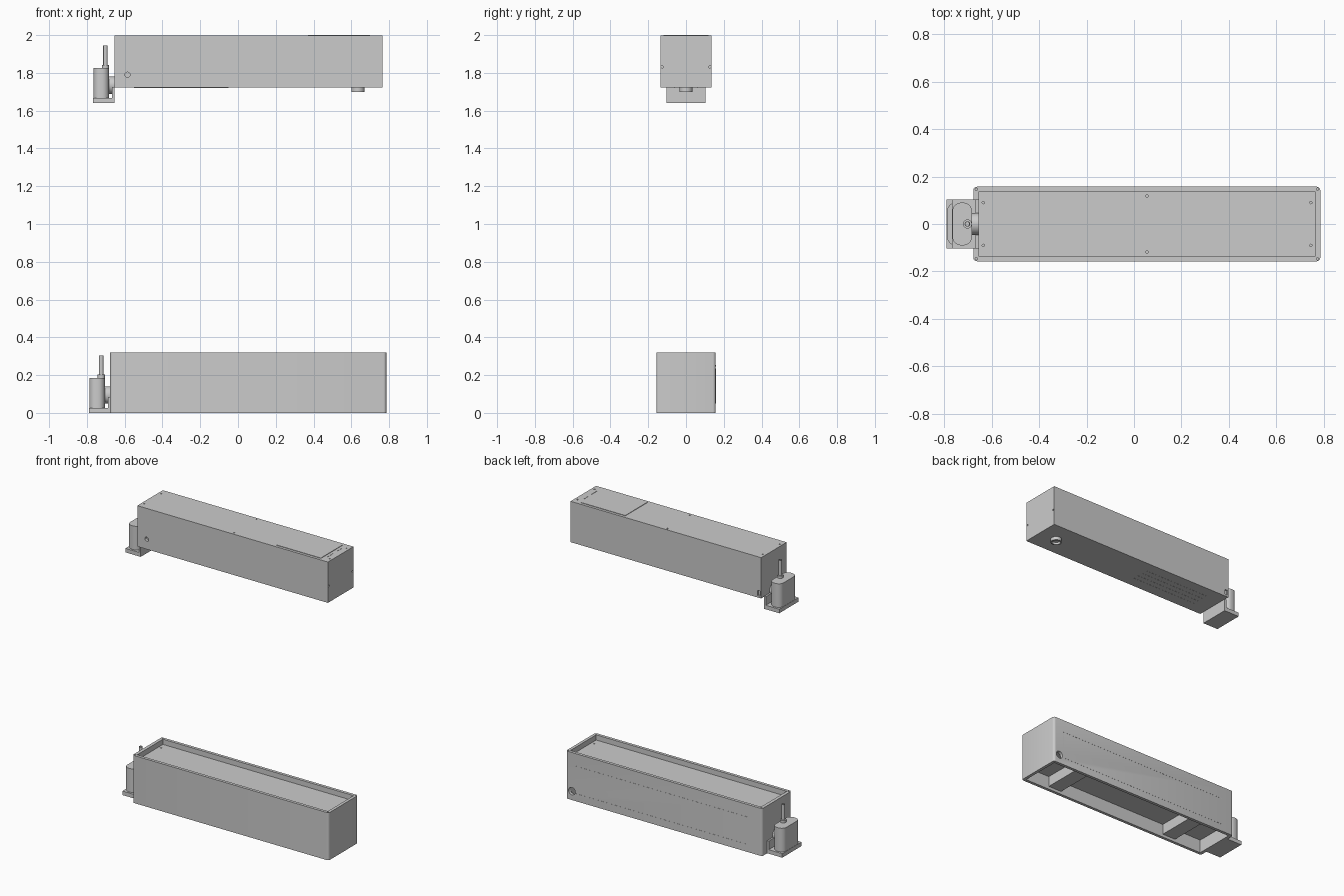
import bpy, bmesh, math
from mathutils import Matrix, Vector

if "Cube" in bpy.data.objects:
    bpy.data.objects.remove(bpy.data.objects["Cube"])


def make(name, bm):
    me = bpy.data.meshes.new(name)
    bmesh.ops.recalc_face_normals(bm, faces=bm.faces)
    bm.to_mesh(me)
    bm.free()
    ob = bpy.data.objects.new(name, me)
    bpy.context.collection.objects.link(ob)
    return ob


def box(name, x, y, z, radius=0.0, segs=4):
    """Box from min/max pairs, optional rounded vertical edges."""
    bm = bmesh.new()
    bmesh.ops.create_cube(bm, size=1)
    for v in bm.verts:
        v.co = Vector([(a + b) / 2 + c * (b - a) for c, (a, b) in zip(v.co, (x, y, z))])
    if radius:
        edges = [e for e in bm.edges if abs(e.verts[0].co.z - e.verts[1].co.z) > 1e-5]
        bmesh.ops.bevel(bm, geom=edges, offset=radius, segments=segs, profile=0.5, affect='EDGES')
    return make(name, bm)


def cyl(name, loc, r, depth, axis='Z', segs=24):
    bm = bmesh.new()
    rot = {'Z': Matrix(), 'X': Matrix.Rotation(math.pi / 2, 4, 'Y'),
           'Y': Matrix.Rotation(math.pi / 2, 4, 'X')}[axis]
    bmesh.ops.create_cone(bm, cap_ends=True, segments=segs, radius1=r, radius2=r,
                          depth=depth, matrix=Matrix.Translation(loc) @ rot)
    return make(name, bm)


def smooth(ob):
    bpy.ops.object.select_all(action='DESELECT')
    bpy.context.view_layer.objects.active = ob
    ob.select_set(True)
    bpy.ops.object.shade_smooth_by_angle(angle=math.radians(35))


def cut(ob, cutters):
    """Subtract the cutters, bake the result and delete the cutters."""
    bpy.context.view_layer.objects.active = ob
    for c in cutters:
        c.hide_render = True
        m = ob.modifiers.new("cut", 'BOOLEAN')
        m.operation, m.solver, m.object = 'DIFFERENCE', 'EXACT', c
        bpy.ops.object.modifier_apply(modifier=m.name)
        bpy.data.objects.remove(c)
    smooth(ob)


# Lower trough: recessed top, open underside, drain hole at the back
trough = box("lower_housing", (-0.677, 0.785), (-0.157, 0.157), (0, 0.32), 0.015)
holes = [box("recess", (-0.655, 0.765), (-0.137, 0.137), (0.285, 0.4)),
         box("cavity", (-0.655, 0.765), (-0.137, 0.137), (-0.1, 0.09)),
         cyl("drain_hole", (0.74, 0.16, 0.06), 0.025, 0.12, 'Y')]
for x in (-0.664, 0.773):
    for y in (-0.146, 0.146):
        holes.append(cyl("screw_hole", (x, y, 0.32), 0.005, 0.04, segs=12))
cut(trough, holes)

# Support bars under the trough
for i, x in enumerate((0.53, -0.40)):
    box(f"support_bar_{i}", (x - 0.05, x + 0.05), (-0.137, 0.137), (0.02, 0.09))

# Fine seam lines of the rear panel
for i, z in enumerate((0.05, 0.235)):
    box(f"rear_seam_{i}", (-0.58, 0.71), (0.156, 0.1578), (z - 0.0012, z + 0.0012))
box("rear_seam_end", (0.708, 0.71), (0.156, 0.1578), (0.05, 0.235))
cyl("rear_screw", (0.06, 0.157, 0.25), 0.004, 0.003, 'Y', 12)
for i, y in enumerate((-0.09, 0.09)):
    for j, x in enumerate((-0.635, 0.745)):
        cyl(f"recess_screw_{i}_{j}", (x, y, 0.285), 0.006, 0.006, segs=12)

# Upper tank: closed box with holes in its sides, ends and top
tank = box("upper_tank", (-0.655, 0.765), (-0.136, 0.136), (1.722, 1.997))
holes = [cyl("side_port", (-0.585, -0.136, 1.79), 0.014, 0.04, 'Y')]
for y in (-0.126, 0.126):
    holes.append(cyl("end_hole", (0.765, y, 1.832), 0.006, 0.03, 'X', 12))
for x, y in ((-0.635, 0.09), (0.055, 0.118), (0.745, 0.09)):
    for s in (-1, 1):
        holes.append(cyl("lid_hole", (x, y * s, 1.997), 0.005, 0.03, segs=12))
holes.append(box("corner_notch", (-0.648, -0.628), (0.125, 0.15), (1.735, 1.77)))
cut(tank, holes)

# Hatch on the tank lid, with slots beside it
box("hatch", (0.37, 0.70), (-0.118, 0.118), (1.99, 2.0))
for i, y in enumerate((-0.045, 0.045)):
    box(f"hatch_slot_{i}", (0.716, 0.722), (y - 0.03, y + 0.03), (1.99, 1.9985))

# Drain collar under the tank
collar = cyl("drain_collar", (0.635, 0, 1.712), 0.035, 0.025, segs=32)
cut(collar, [cyl("bore", (0.635, 0, 1.70), 0.027, 0.03, segs=32)])

# Seam lines under the tank
for i in range(4):
    y = -0.06 + i * 0.04
    box(f"bottom_seam_{i}", (-0.55, -0.05), (y - 0.001, y + 0.001), (1.7212, 1.724))


def pump(tag, x, z):
    """Pump unit on a shelf; x is the housing end, z the shelf bottom."""
    box(f"{tag}_shelf", (x - 0.112, x), (-0.103, 0.103), (z, z + 0.027))
    box(f"{tag}_shelf_back", (x - 0.012, x + 0.002), (-0.103, 0.103), (z, z + 0.085))
    smooth(box(f"{tag}_pump_body", (x - 0.110, x - 0.028), (-0.09, 0.09),
               (z + 0.027, z + 0.186), 0.036, 8))
    smooth(cyl(f"{tag}_pump_inlet", (x - 0.018, 0, z + 0.095), 0.046, 0.04, 'X', 32))
    smooth(cyl(f"{tag}_pipe_collar", (x - 0.047, 0, z + 0.193), 0.019, 0.018))
    pipe = cyl(f"{tag}_pipe", (x - 0.047, 0, z + 0.245), 0.0115, 0.12)
    cut(pipe, [cyl("pipe_bore", (x - 0.047, 0, z + 0.305), 0.008, 0.06)])


pump("upper", -0.655, 1.64)
pump("lower", -0.677, 0.0)
